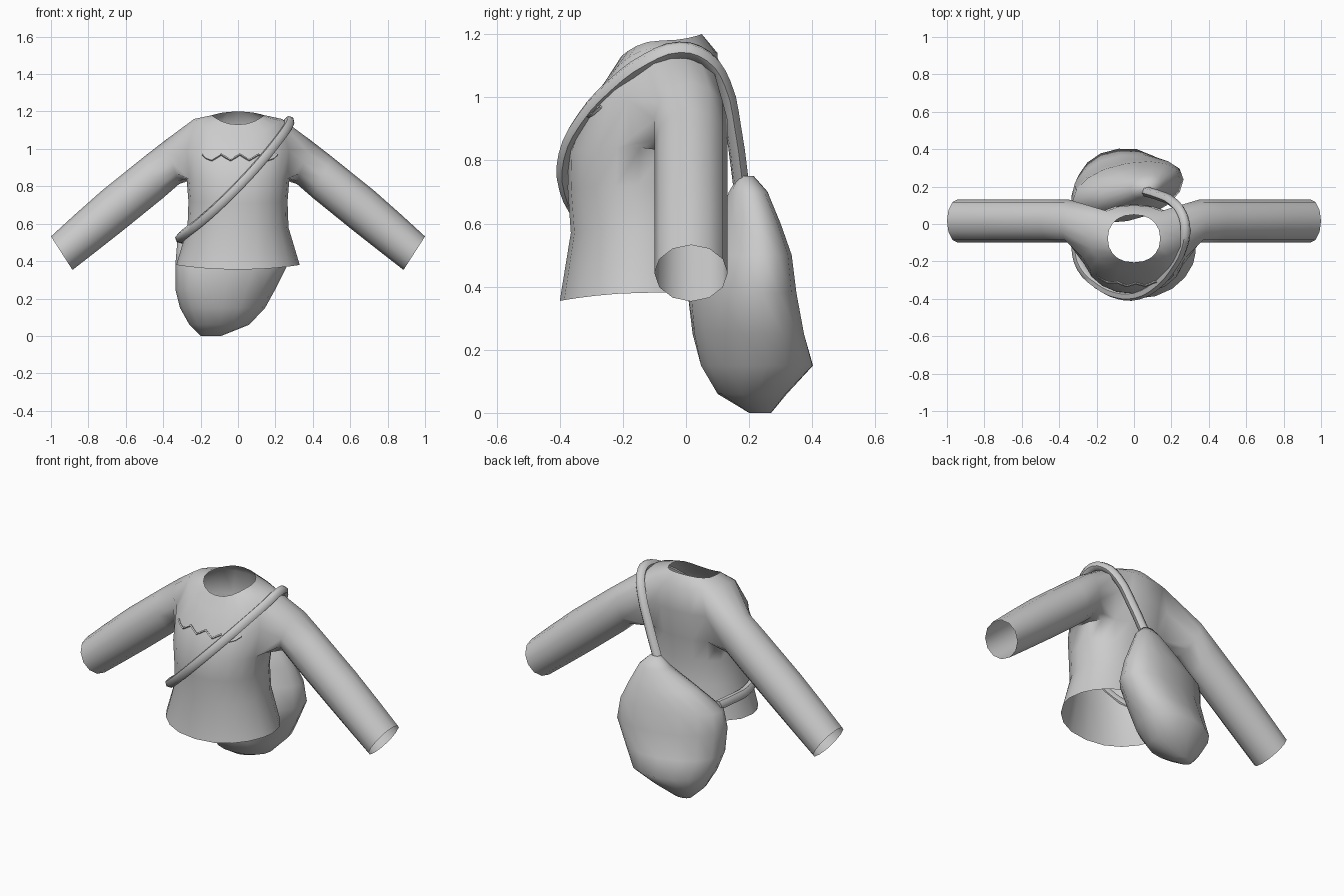
import bpy, bmesh
from math import sin, cos, pi, copysign
from mathutils import Vector

if "Cube" in bpy.data.objects:
    bpy.data.objects.remove(bpy.data.objects["Cube"])


def sp(v, e):
    return copysign(abs(v) ** e, v)


def finish(name, bm):
    bmesh.ops.recalc_face_normals(bm, faces=bm.faces)
    me = bpy.data.meshes.new(name)
    bm.to_mesh(me)
    bm.free()
    ob = bpy.data.objects.new(name, me)
    bpy.context.collection.objects.link(ob)
    shade(ob, 80)
    return ob


def shade(ob, deg):
    bpy.ops.object.select_all(action='DESELECT')
    ob.select_set(True)
    bpy.context.view_layer.objects.active = ob
    bpy.ops.object.shade_smooth_by_angle(angle=deg * pi / 180)


def bridge(bm, a, b, skip=()):
    n = len(a)
    for i in range(n):
        if i not in skip:
            j = (i + 1) % n
            bm.faces.new((a[i], a[j], b[j], b[i]))


def tube(name, pts, radius, res, sides):
    cu = bpy.data.curves.new(name, 'CURVE')
    cu.dimensions = '3D'
    cu.bevel_depth = radius
    cu.bevel_resolution = sides
    cu.resolution_u = res
    cu.use_fill_caps = True
    s = cu.splines.new('BEZIER')
    s.bezier_points.add(len(pts) - 1)
    for p, co in zip(s.bezier_points, pts):
        p.co = co
        p.handle_left_type = p.handle_right_type = 'AUTO'
    ob = bpy.data.objects.new(name, cu)
    bpy.context.collection.objects.link(ob)
    bpy.ops.object.select_all(action='DESELECT')
    ob.select_set(True)
    bpy.context.view_layer.objects.active = ob
    bpy.ops.object.convert(target='MESH')
    shade(bpy.context.object, 60)


# Shirt body: rings as (z front, z side, z back, half width, y front, y back, front exponent)
N = 20
body = [
    (.355, .38, .40, .33, -.40, .10, 1.15),
    (.57, .58, .58, .270, -.365, .075, 1.05),
    (.71, .72, .72, .265, -.375, .07, 1),
    (.83, .84, .84, .275, -.372, .085, .95),
    (.95, 1.0, 1.0, .285, -.325, .105, .9),
    (1.06, 1.16, 1.14, .235, -.25, .10, .9),
    (1.13, 1.18, 1.20, .14, -.205, .05, .9),
]
bm = bmesh.new()
rings = []
for zf, zs, zb, w, yf, yb, e in body:
    ring = []
    for i in range(N):
        a = 2 * pi * i / N
        c, s = cos(a), sin(a)
        z = zs + ((zb if s > 0 else zf) - zs) * s * s
        y = (yf + yb) / 2 + (yb - yf) / 2 * sp(s, .9 if s > 0 else e)
        ring.append(bm.verts.new((w * sp(c, .9), y, z)))
    rings.append(ring)
right = range(-1, 4)
columns = {1: [i % N for i in right], -1: [(N // 2 - i) % N for i in right]}
hole = {i % N for i in range(-1, 3)} | {(N // 2 - i - 1) % N for i in range(-1, 3)}
for k in range(len(rings) - 1):
    bridge(bm, rings[k], rings[k + 1], hole if k in (3, 4) else ())

# Sleeves: sections given by top and bottom points in x, z
sections = [((.39, 1.045), (.315, .812)), ((.50, .96), (.40, .738)),
            ((.73, .775), (.605, .572)), ((.88, .642), (.76, .450)),
            ((1.0, .532), (.885, .353))]
for side, cols in columns.items():
    lo, mid, hi = rings[3], rings[4], rings[5]
    prev = ([hi[c] for c in cols[2:]] + [mid[cols[4]]] +
            [lo[c] for c in reversed(cols)] + [mid[cols[0]]] + [hi[c] for c in cols[:2]])
    for (tx, tz), (bx, bz) in sections:
        ring = []
        for i in range(12):
            a = 2 * pi * i / 12
            t = (1 + cos(a)) / 2
            ring.append(bm.verts.new((side * (bx + (tx - bx) * t),
                                      .016 + .116 * sin(a), bz + (tz - bz) * t)))
        bridge(bm, prev, ring)
        prev = ring
shirt = finish("shirt", bm)

# Shoulder bag: sections as (z, x min, x max, y front, y back, skew)
bag = [
    (.75, .03, .10, .165, .215, 0), (.70, -.02, .15, .135, .26, .01),
    (.60, -.18, .20, .09, .30, .035), (.50, -.325, .245, .04, .335, .055),
    (.38, -.335, .265, .005, .35, .06), (.25, -.335, .20, .02, .375, .05),
    (.15, -.31, .145, .045, .405, .03), (.06, -.26, .06, .10, .32, .01),
    (0, -.20, -.09, .20, .27, 0),
]
bm = bmesh.new()
prev = None
for z, x0, x1, y0, y1, skew in bag:
    h = ((y1 - y0) ** 2 / 4 - skew ** 2) ** .5
    ring = []
    for i in range(16):
        c, s = cos(2 * pi * i / 16), sin(2 * pi * i / 16)
        ring.append(bm.verts.new(((x0 + x1) / 2 + (x1 - x0) / 2 * sp(c, .9),
                                  (y0 + y1) / 2 + h * s + skew * c, z)))
    if prev:
        bridge(bm, prev, ring)
    else:
        bm.faces.new(ring)
    prev = ring
bm.faces.new(prev)
finish("shoulder_bag", bm)

# Strap running from the bag over the shoulder, across the chest and round the hip
tube("bag_strap", [
    (.06, .175, .72), (.14, .15, .90), (.21, .115, 1.05), (.255, .06, 1.125),
    (.275, -.02, 1.15), (.262, -.12, 1.115), (.205, -.23, 1.035), (.12, -.325, .93),
    (.02, -.378, .82), (-.09, -.375, .71), (-.19, -.325, .62), (-.28, -.235, .55),
    (-.308, -.13, .525), (-.30, 0, .52), (-.28, .10, .515)], .027, 3, 1)

# Plain wavy piping laid on the chest
wave = []
for i in range(9):
    x, z = -.19 + .05 * i, .955 + .015 * cos(i * pi)
    hit, loc, _, _ = shirt.ray_cast(Vector((x, -1, z)), Vector((0, 1, 0)))
    if hit:
        wave.append((loc.x, loc.y - .006, loc.z))
tube("chest_piping", wave, .006, 2, 0)
